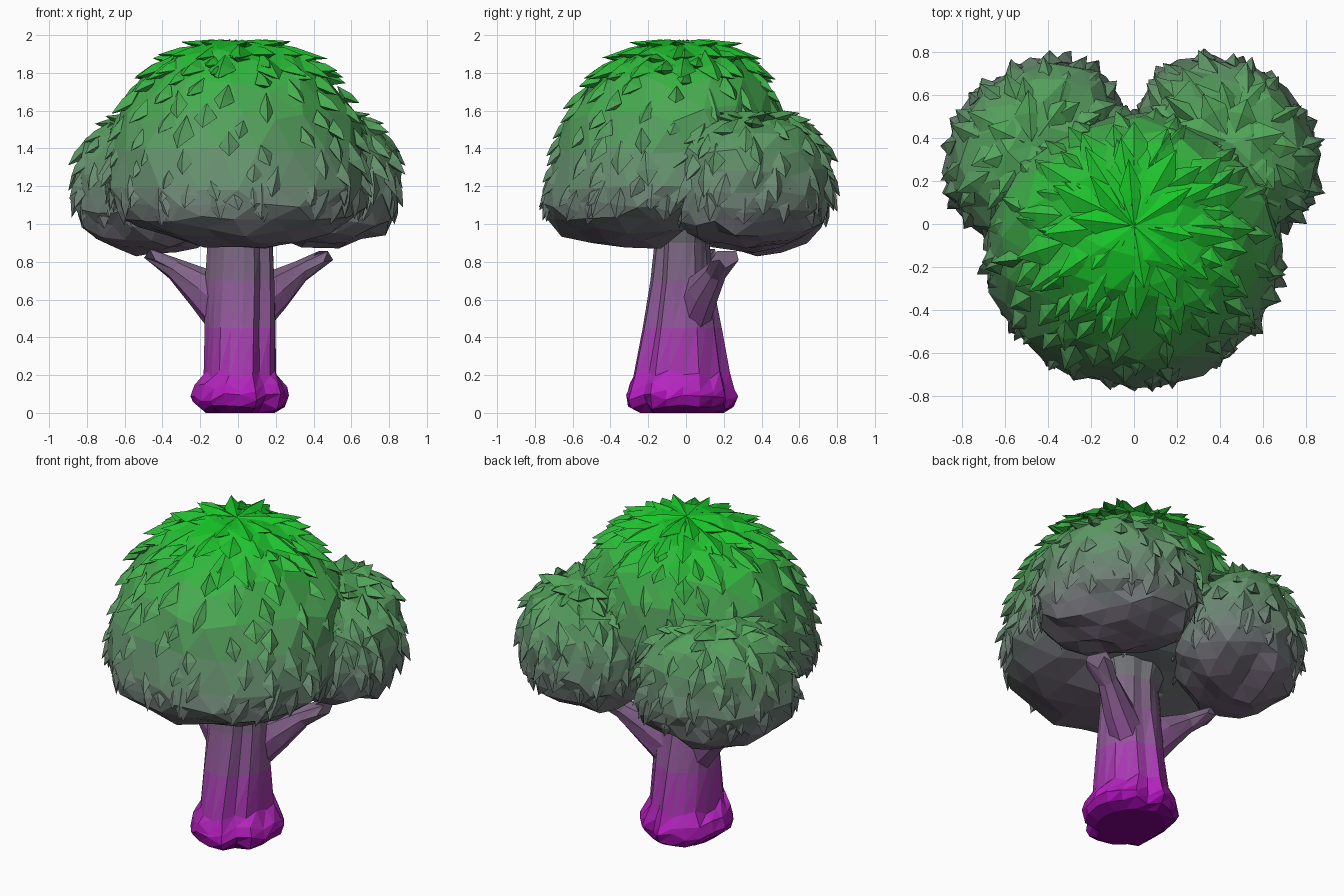
import bpy, bmesh, random
from math import sin, cos, pi, sqrt
from mathutils import Vector, Matrix

if "Cube" in bpy.data.objects:
    bpy.data.objects.remove(bpy.data.objects["Cube"])

random.seed(7)
BANDS = 40
# display colours by height, made linear in ramp()
STOPS = [(0, (.45, .02, .50)), (.12, (.72, .14, .76)), (.5, (.58, .34, .62)), (.9, (.46, .42, .48)),
         (1.3, (.40, .56, .43)), (1.65, (.30, .66, .33)), (2.0, (.10, .78, .16))]


def ramp(z):
    for (z0, a), (z1, b) in zip(STOPS, STOPS[1:]):
        if z <= z1:
            f = (z - z0) / (z1 - z0)
            return [(p + (q - p) * f) ** 2.2 for p, q in zip(a, b)] + [1]


# Shared height-gradient materials: purple foot, grey middle, green crown
MATS = []
for i in range(BANDS):
    m = bpy.data.materials.new(f"height_band_{i}")
    m.diffuse_color = ramp((i + .5) * 2 / BANDS)
    m.use_nodes = True
    m.node_tree.nodes["Principled BSDF"].inputs["Base Color"].default_value = m.diffuse_color
    MATS.append(m)


def finish(bm, name):
    """Turn a bmesh into a flat-shaded object coloured by height."""
    bmesh.ops.recalc_face_normals(bm, faces=bm.faces)
    used = {}
    for f in bm.faces:
        band = max(0, min(BANDS - 1, int(f.calc_center_median().z / 2 * BANDS)))
        f.material_index = used.setdefault(band, len(used))
    me = bpy.data.meshes.new(name)
    bm.to_mesh(me)
    bm.free()
    for band in used:
        me.materials.append(MATS[band])
    ob = bpy.data.objects.new(name, me)
    bpy.context.collection.objects.link(ob)
    return ob


def loft(bm, rings):
    """Skin a list of equal-length point rings and cap both ends."""
    vs = [[bm.verts.new(p) for p in r] for r in rings]
    n = len(vs[0])
    for a, b in zip(vs, vs[1:]):
        for i in range(n):
            j = (i + 1) % n
            bm.faces.new((a[i], a[j], b[j]))
            bm.faces.new((a[i], b[j], b[i]))
    bm.faces.new(vs[0][::-1])
    bm.faces.new(vs[-1])


def leaf(bm, p, n, t, length, width, lift):
    """A broad pointed tuft growing out of the foliage, tip along t."""
    s = n.cross(t)
    pts = [p - t * length * .6 - n * .02, p + s * width - n * .015, p - s * width - n * .015,
           p + n * lift * .7, p + t * length * .5 + n * lift, p + t * length * .1 - n * .04]
    v = [bm.verts.new(q) for q in pts]
    for f in ((0, 1, 3), (0, 3, 2), (1, 4, 3), (3, 4, 2), (1, 5, 4), (5, 2, 4), (0, 5, 1), (0, 2, 5)):
        bm.faces.new([v[i] for i in f])


def canopy(name, centre, radii, turn, n, lean, leaves, crown, hollow=1):
    """Faceted dome with a flattened underside, covered in leaf tufts."""
    c = Vector(centre)
    rx, ry, up, down = radii
    rot = Matrix.Rotation(turn, 3, 'Z')

    def surface(d):
        h = sqrt(d.x ** 2 + d.y ** 2)
        k = 1 / (h ** n + abs(d.z) ** n) ** (1 / n)
        z = d.z * k
        low = down * (hollow if d.y > .2 else 1)
        return c + rot @ Vector((d.x * k * rx, d.y * k * ry + lean * z, z * (up if z > 0 else low)))

    bm = bmesh.new()
    bmesh.ops.create_icosphere(bm, subdivisions=3, radius=1)
    for v in bm.verts:
        d = v.co.normalized()
        v.co = surface(d)
        v.co += rot @ d * random.uniform(-.025, .022)
        v.co.z += random.uniform(-.015, .012)
    # scattered tufts, spaced by the golden angle; flatter below the rim
    for i in range(leaves):
        z = .9 - 1.3 * (i + .5) / leaves
        a = i * 2.39996 + random.uniform(-.15, .15)
        r = sqrt(1 - z * z)
        d = Vector((r * cos(a), r * sin(a), z))
        p = surface(d)
        t = (surface(Vector((d.x * 1.05, d.y * 1.05, d.z - .06)).normalized()) - p).normalized()
        nor = rot @ Vector((d.x / rx, d.y / ry, d.z / up)).normalized()
        nor = (nor - t * nor.dot(t)).normalized()
        t = (t + nor.cross(t) * random.uniform(-.35, .35)).normalized()
        lift = random.uniform(.02, .05) if z > 0 else .015
        leaf(bm, p, nor, t, random.uniform(.12, .20), random.uniform(.04, .065), lift)
    # whorls of long leaves round the top
    for count, rad, length in crown:
        for i in range(count):
            a = 2 * pi * (i + random.uniform(-.25, .25)) / count
            d = Vector((cos(a) * rad, sin(a) * rad, sqrt(1 - rad * rad)))
            p = surface(d)
            t = (surface(Vector((d.x * 1.1, d.y * 1.1, d.z))) - p).normalized()
            nor = t.cross(rot @ Vector((-sin(a), cos(a), 0))).normalized()
            nor = nor if nor.z > 0 else -nor
            leaf(bm, p, nor, t, length * random.uniform(.8, 1.2), .075, .035)
    return finish(bm, name)


# Foliage: one large dome in front, two smaller ones wrapped round the back
canopy("main_canopy", (0, -.12, 1.19), (.69, .62, .77, .31), 0, 2.35, .11, 150,
       [(8, .2, .32), (12, .42, .30), (15, .62, .24)], hollow=.7)
canopy("right_canopy", (.44, .36, 1.16), (.46, .37, .43, .28), -pi / 4, 2.5, .02, 75, [(7, .35, .18)])
canopy("left_canopy", (-.46, .35, 1.14), (.46, .37, .43, .28), pi / 4, 2.5, .02, 75, [(7, .35, .18)])

# Trunk: ridged column with a knobbly flared foot (z, x radius, y radius)
PROFILE = [(0, .18, .22), (.03, .24, .27), (.08, .26, .285), (.13, .24, .275), (.2, .19, .25),
           (.45, .185, .205), (.7, .18, .16), (.9, .17, .145), (1.1, .23, .17)]
SIDES = 20
ridge = [1 + random.choice((.04, .02, -.02, -.13)) for i in range(SIDES)]
bm = bmesh.new()
rings = []
for z, rx, ry in PROFILE:
    ring = []
    for i in range(SIDES):
        a = 2 * pi * i / SIDES + z * .15
        k = ridge[i] + random.uniform(-.025, .025)
        dz = random.uniform(-.02, .03) if 0 < z < .3 else 0
        ring.append((.01 + rx * k * cos(a), -.02 + ry * k * sin(a), max(0, z + dz)))
    rings.append(ring)
loft(bm, rings)
finish(bm, "trunk")


# Branches: thick-rooted limbs that fan into a ragged, pointed end
def branch(name, path, radii):
    pts = [Vector(p) for p in path]
    d = (pts[-1] - pts[0]).normalized()
    s = d.cross(Vector((0, 0, 1))).normalized()
    u = s.cross(d)
    rings = []
    for k, (p, (rs, ru)) in enumerate(zip(pts, radii)):
        last = k == len(pts) - 1
        rings.append([p + s * rs * cos(2 * pi * i / 8) + u * ru * sin(2 * pi * i / 8)
                      + d * (.06 * (i % 2) if last else 0) for i in range(8)])
    bm = bmesh.new()
    loft(bm, rings)
    finish(bm, name)


RADII = [(.10, .15), (.085, .11), (.06, .06), (.08, .04)]
branch("right_branch", [(.06, .03, .54), (.20, .09, .65), (.33, .16, .75), (.42, .20, .80)], RADII)
branch("left_branch", [(-.06, 0, .55), (-.19, .03, .66), (-.33, .06, .76), (-.42, .09, .81)], RADII)
